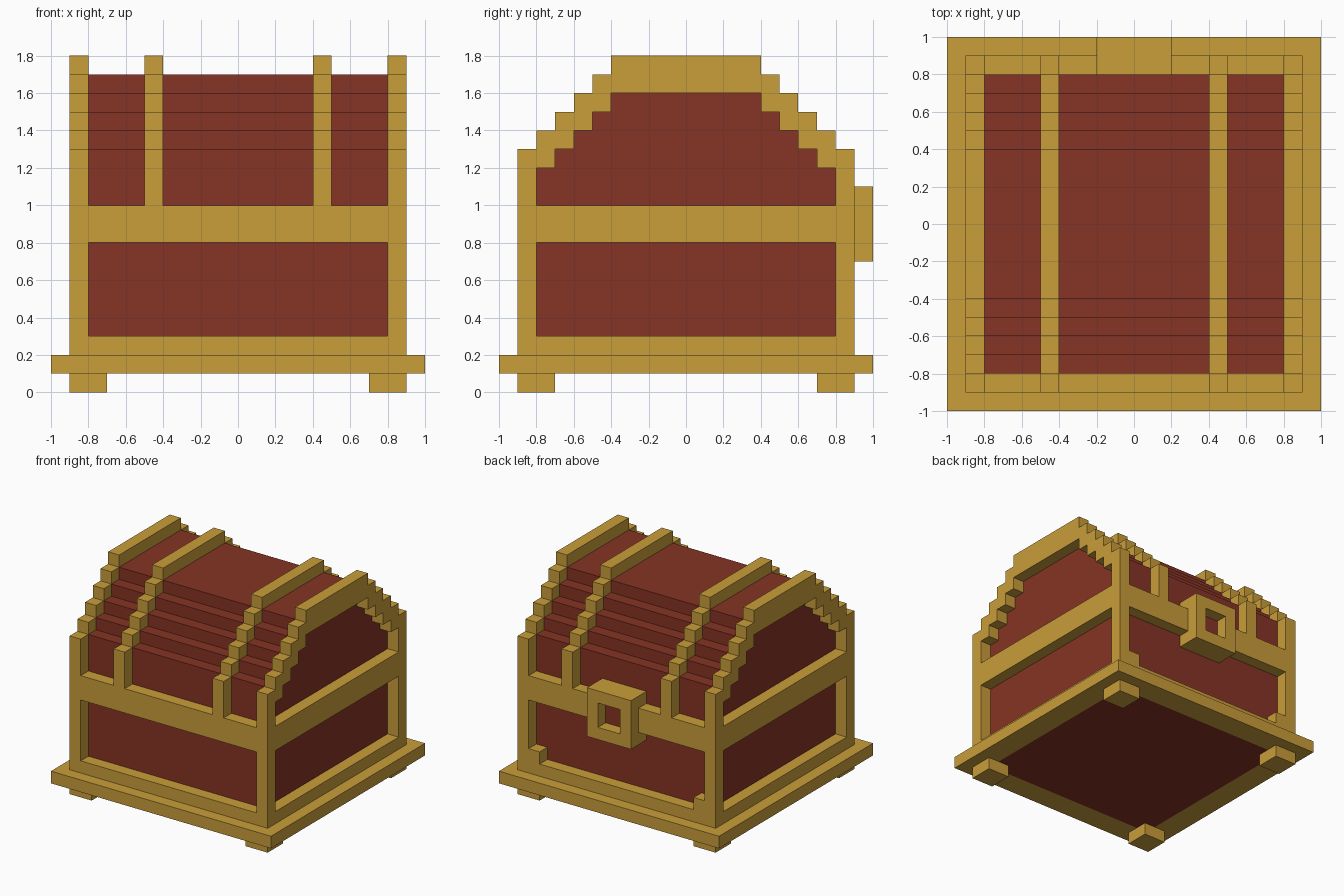
import bpy, bmesh

if "Cube" in bpy.data.objects:
    bpy.data.objects.remove(bpy.data.objects["Cube"])


def material(name, rgb):
    m = bpy.data.materials.new(name)
    m.diffuse_color = (*rgb, 1)
    m.use_nodes = True
    m.node_tree.nodes["Principled BSDF"].inputs["Base Color"].default_value = m.diffuse_color
    return m


GOLD = material("gold trim", (0.584, 0.342, 0.042))
RED = material("red wood", (0.238, 0.034, 0.018))


def finish(name, bm, mat):
    bmesh.ops.recalc_face_normals(bm, faces=bm.faces[:])
    me = bpy.data.meshes.new(name)
    bm.to_mesh(me)
    bm.free()
    me.materials.append(mat)
    ob = bpy.data.objects.new(name, me)
    bpy.context.collection.objects.link(ob)


def boxes(name, mat, *spans):
    """One object from boxes given as (x0, x1, y0, y1, z0, z1)."""
    bm = bmesh.new()
    for x0, x1, y0, y1, z0, z1 in spans:
        for v in bmesh.ops.create_cube(bm, size=1)["verts"]:
            v.co = (x1 if v.co.x > 0 else x0,
                    y1 if v.co.y > 0 else y0,
                    z1 if v.co.z > 0 else z0)
    finish(name, bm, mat)


def stairs(top, steps, bottom):
    """Stepped dome outline in (y, z), from the +y foot to the -y foot."""
    half = []
    for i in range(steps):
        y, z = 0.4 + 0.1 * i, top - 0.1 * i
        half += [(y, z), (y, z - 0.1 if i < steps - 1 else bottom)]
        if i < steps - 1:
            half[-1] = (y, z - 0.1)
    half.reverse()
    return half + [(-y, z) for y, z in reversed(half)]


def extrude_x(name, mat, outline, x0, x1):
    bm = bmesh.new()
    face = bm.faces.new([bm.verts.new((x0, y, z)) for y, z in outline])
    out = bmesh.ops.extrude_face_region(bm, geom=[face])["geom"]
    for v in out:
        if isinstance(v, bmesh.types.BMVert):
            v.co.x = x1
    finish(name, bm, mat)


# Red chest body with its stepped lid
extrude_x("chest_body", RED, stairs(1.7, 5, 0.1), -0.8, 0.8)

# Base rim and feet
boxes("base_rim", GOLD,
      (-1, 1, -1, -0.8, 0.1, 0.2), (-1, 1, 0.8, 1, 0.1, 0.2),
      (-1, -0.8, -0.8, 0.8, 0.1, 0.2), (0.8, 1, -0.8, 0.8, 0.1, 0.2))
for sx in (-0.8, 0.8):
    for sy in (-0.8, 0.8):
        boxes("foot", GOLD, (sx - 0.1, sx + 0.1, sy - 0.1, sy + 0.1, 0, 0.1))

# End arches with corner posts, and the lid straps
for name, x0, bottom in (("end_arch", 0.8, 0.2), ("lid_strap", 0.4, 1.0)):
    ring = stairs(1.8, 6, bottom) + stairs(1.6, 5, bottom)[::-1]
    for s in (-1, 1):
        extrude_x(name, GOLD, ring, s * x0, s * (x0 + 0.1))

# Horizontal bands between the posts (the back middle band stops at the lock)
boxes("lower_band", GOLD,
      (-0.8, 0.8, -0.9, -0.8, 0.2, 0.3), (-0.8, 0.8, 0.8, 0.9, 0.2, 0.3),
      (-0.9, -0.8, -0.8, 0.8, 0.2, 0.3), (0.8, 0.9, -0.8, 0.8, 0.2, 0.3))
boxes("middle_band", GOLD,
      (-0.8, 0.8, -0.9, -0.8, 0.8, 1.0),
      (-0.8, -0.2, 0.8, 0.9, 0.8, 1.0), (0.2, 0.8, 0.8, 0.9, 0.8, 1.0),
      (-0.9, -0.8, -0.8, 0.8, 0.8, 1.0), (0.8, 0.9, -0.8, 0.8, 0.8, 1.0))

# Small corner blocks on the back
boxes("corner_blocks", GOLD,
      (-0.8, -0.7, 0.8, 0.9, 0.3, 0.4), (0.7, 0.8, 0.8, 0.9, 0.3, 0.4))

# Lock plate with a red recess
boxes("lock_frame", GOLD,
      (-0.2, 0.2, 0.8, 1, 0.7, 0.8), (-0.2, 0.2, 0.8, 1, 1.0, 1.1),
      (-0.2, -0.1, 0.8, 1, 0.8, 1.0), (0.1, 0.2, 0.8, 1, 0.8, 1.0))
boxes("lock_recess", RED, (-0.1, 0.1, 0.8, 0.9, 0.8, 1.0))
